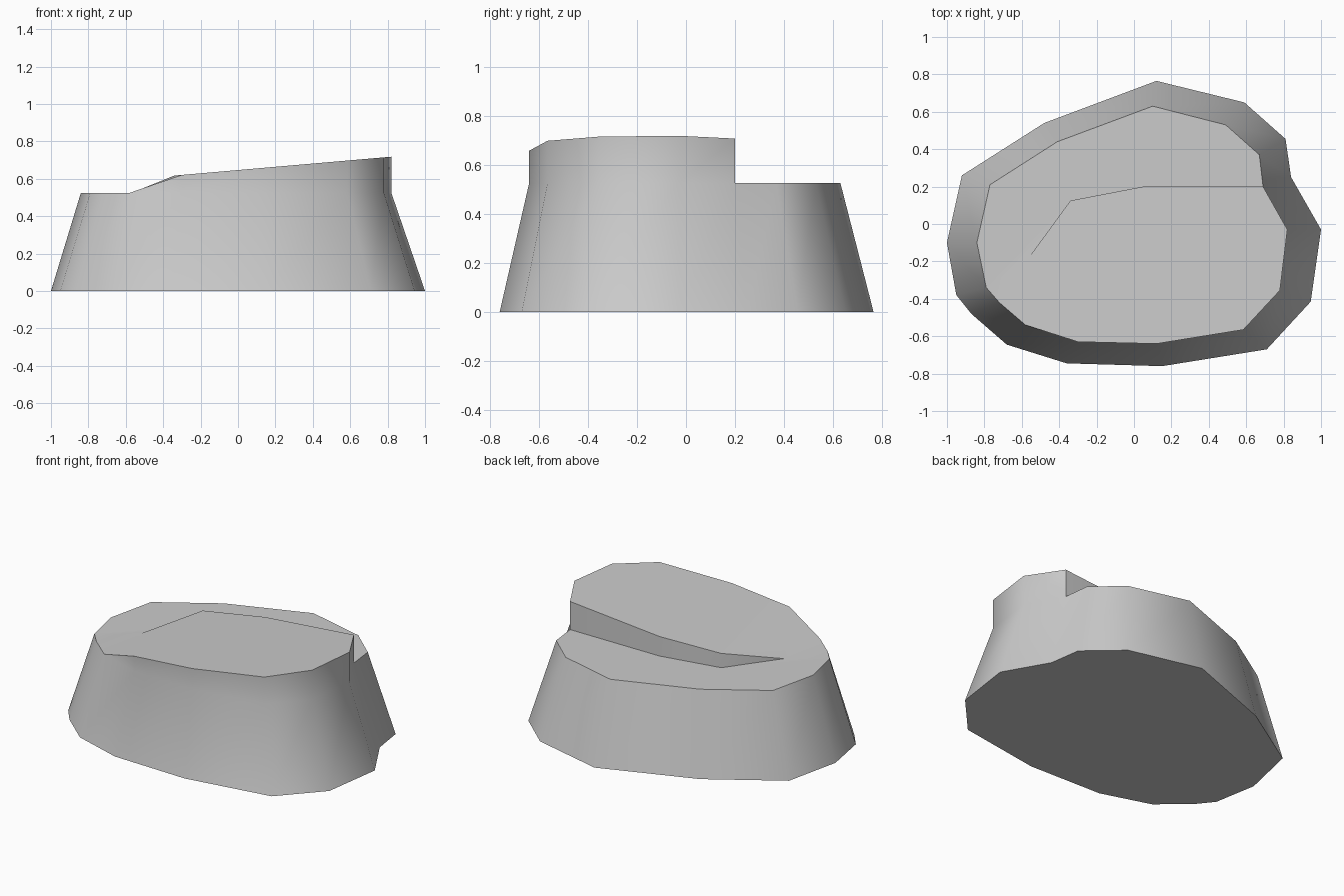
import bpy, bmesh
from math import radians

cube = bpy.data.objects.get("Cube")
if cube:
    bpy.data.objects.remove(cube, do_unlink=True)

LEDGE = 0.525


def slab_height(x):
    """The raised slab rises gently toward +x."""
    return 0.647 + 0.087 * x


# Foot and shoulder outlines, counter-clockwise from the +x tip
FOOT = [(1, -.03), (.84, .25), (.81, .455), (.59, .65), (.12, .765),
        (-.48, .54), (-.92, .26), (-1, -.10), (-.95, -.38), (-.87, -.48),
        (-.68, -.645), (-.36, -.745), (.15, -.76), (.71, -.67), (.945, -.415)]
SHOULDER = [(.82, -.03), (.69, .2), (.67, .37), (.49, .53), (.1, .63),
            (-.41, .44), (-.77, .21), (-.84, -.10), (-.79, -.34), (-.72, -.42),
            (-.58, -.54), (-.30, -.63), (.12, -.64), (.585, -.565), (.78, -.355)]
# Line of the step between ledge and slab, from the +x side inward
STEP = [(.05, .2), (-.34, .125), (-.57, -.19)]

bm = bmesh.new()


def add(points, height):
    return [bm.verts.new((x, y, height(x))) for x, y in points]


foot = add(FOOT, lambda x: 0)
low = add(SHOULDER, lambda x: LEDGE)
step = add(STEP, lambda x: LEDGE)
rim = add(SHOULDER[11:] + SHOULDER[:2], slab_height)
crest = add(STEP[:2], slab_height)

# Underside and sloping sides
n = len(foot)
bm.faces.new(foot[::-1])
for i in range(n):
    j = (i + 1) % n
    bm.faces.new((foot[i], foot[j], low[j], low[i]))

# Ledge, ramp and slab top
bm.faces.new(low[1:11] + step[::-1])
bm.faces.new((step[2], low[10], rim[0], crest[1]))
bm.faces.new(rim + crest)

# Upright slab side above the shoulder
under = low[11:] + low[:2]
bm.faces.new((low[10], low[11], rim[0]))
for i in range(len(rim) - 1):
    bm.faces.new((under[i], under[i + 1], rim[i + 1], rim[i]))

# Step wall, tapering to a point at the ramp
bm.faces.new((low[1], step[0], crest[0], rim[-1]))
bm.faces.new((step[0], step[1], crest[1], crest[0]))
bm.faces.new((step[1], step[2], crest[1]))

bmesh.ops.recalc_face_normals(bm, faces=bm.faces[:])
mesh = bpy.data.meshes.new("rock")
bm.to_mesh(mesh)
bm.free()
rock = bpy.data.objects.new("rock", mesh)
bpy.context.collection.objects.link(rock)

# Stone material
stone = bpy.data.materials.new("grey stone")
stone.use_nodes = True
colour = (0.6, 0.6, 0.6, 1)
stone.diffuse_color = colour
stone.node_tree.nodes["Principled BSDF"].inputs["Base Color"].default_value = colour
mesh.materials.append(stone)

# Smooth sides with crisp rims
bpy.ops.object.select_all(action="DESELECT")
rock.select_set(True)
bpy.context.view_layer.objects.active = rock
bpy.ops.object.shade_smooth_by_angle(angle=radians(60))
